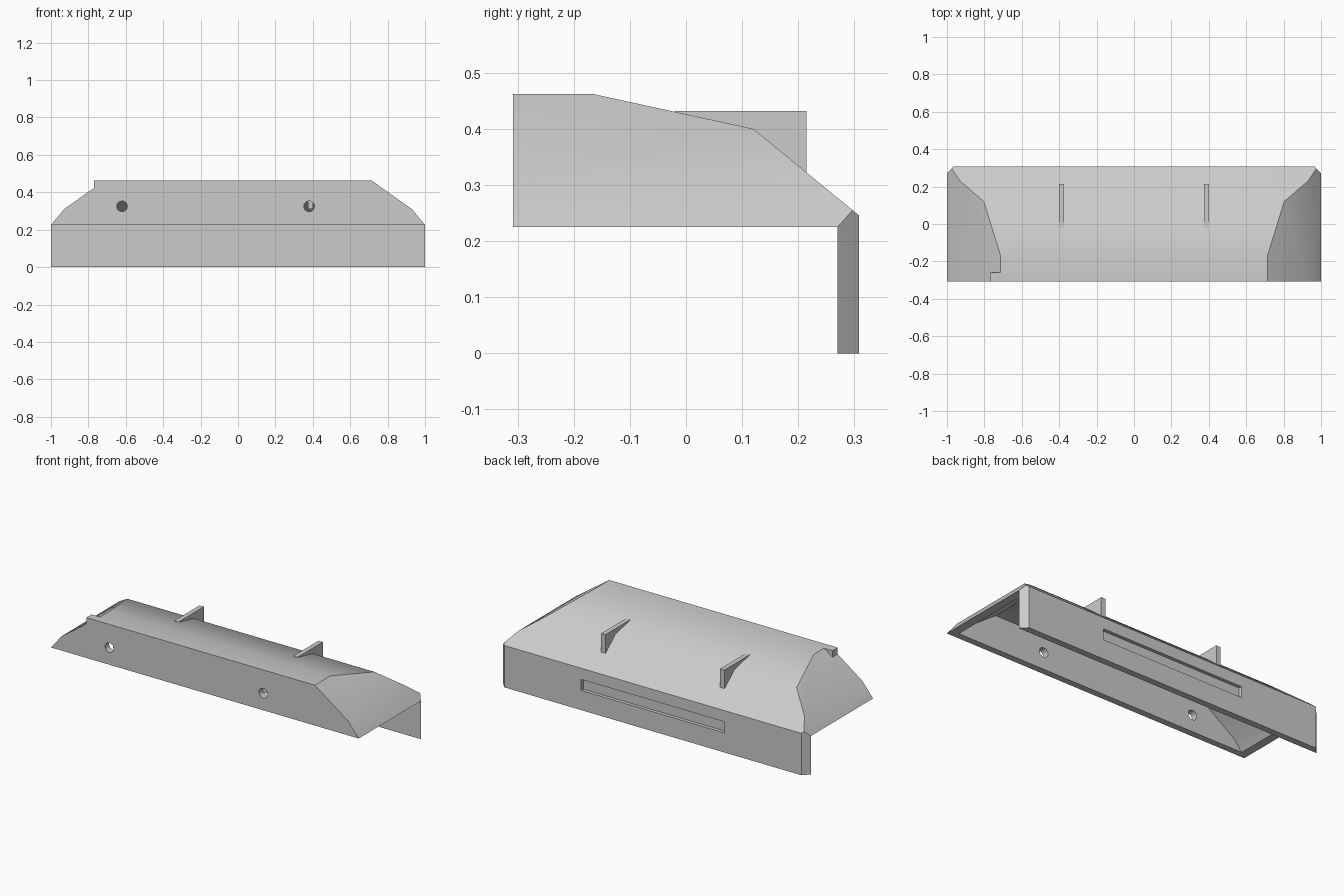
import bpy, bmesh, math
from mathutils import Vector, Matrix

cube = bpy.data.objects.get("Cube")
if cube:
    bpy.data.objects.remove(cube, do_unlink=True)

grey = bpy.data.materials.new("plain grey")
grey.use_nodes = True
color = (0.6, 0.6, 0.6, 1)
grey.diffuse_color = color
grey.node_tree.nodes["Principled BSDF"].inputs["Base Color"].default_value = color

WALL = 0.038
HALF_DEPTH = 0.308
SKIRT_TOP = 0.225
HEIGHT = 0.462


def make_object(name, bm):
    bmesh.ops.recalc_face_normals(bm, faces=bm.faces[:])
    mesh = bpy.data.meshes.new(name)
    bm.to_mesh(mesh)
    bm.free()
    mesh.materials.append(grey)
    obj = bpy.data.objects.new(name, mesh)
    bpy.context.collection.objects.link(obj)
    return obj


def box_bmesh(low, high):
    bm = bmesh.new()
    low, high = Vector(low), Vector(high)
    size = high - low
    bmesh.ops.create_cube(bm, size=1, matrix=Matrix.Translation((low + high) / 2)
                          @ Matrix.Diagonal((*size, 1)))
    return bm


def box(name, low, high):
    return make_object(name, box_bmesh(low, high))


def housing_solid(name, inset, floor):
    """Sloped block, optionally shrunk by the wall thickness."""
    bm = box_bmesh((-1 + inset, -HALF_DEPTH + inset, floor),
                   (1 - inset, HALF_DEPTH - inset, HEIGHT - inset))
    # Two roof slopes toward the back
    cuts = [((0, 0.12, 0.40), (0, 0.062, 0.285)),
            ((0, 0.12, 0.40), (0, 0.145, 0.177))]
    # Two end slopes and a corner chamfer on each side
    for s in (-1, 1):
        cuts += [((s * 0.93, 0, 0.31), (s * 0.152, 0, 0.215)),
                 ((s, 0, SKIRT_TOP), (s * 0.085, 0, 0.07)),
                 ((s, 0.27, 0), (s * 0.038, 0.035, 0))]
    for point, normal in cuts:
        normal = Vector(normal).normalized()
        result = bmesh.ops.bisect_plane(
            bm, geom=bm.verts[:] + bm.edges[:] + bm.faces[:], dist=1e-6,
            plane_co=Vector(point) - normal * inset, plane_no=normal, clear_outer=True)
        edges = [e for e in result["geom_cut"] if isinstance(e, bmesh.types.BMEdge)]
        bmesh.ops.holes_fill(bm, edges=edges)
    return make_object(name, bm)


def carve(obj, cutter):
    mod = obj.modifiers.new("carve", "BOOLEAN")
    mod.operation = "DIFFERENCE"
    mod.solver = "EXACT"
    mod.object = cutter
    bpy.context.view_layer.objects.active = obj
    bpy.ops.object.modifier_apply(modifier=mod.name)
    bpy.data.objects.remove(cutter, do_unlink=True)


# Hollow housing with its long back skirt
housing = housing_solid("housing", 0, 0)
inner_back = HALF_DEPTH - WALL
carve(housing, box("underside_cutter", (-1.2, -0.5, -0.2), (1.2, inner_back, SKIRT_TOP)))
carve(housing, housing_solid("cavity_cutter", WALL, 0.1))

# Shallow slot in the back skirt
carve(housing, box("slot_cutter", (-0.465, HALF_DEPTH - 0.02, 0.115), (0.465, 0.4, 0.18)))

# Round holes through the front wall
for x in (-0.62, 0.38):
    bm = bmesh.new()
    place = Matrix.Translation((x, -HALF_DEPTH, 0.325)) @ Matrix.Rotation(math.pi / 2, 4, "X")
    bmesh.ops.create_cone(bm, cap_ends=True, segments=32, radius1=0.028, radius2=0.028,
                          depth=0.15, matrix=place)
    carve(housing, make_object("hole_cutter", bm))

bpy.ops.object.select_all(action="DESELECT")
housing.select_set(True)
bpy.context.view_layer.objects.active = housing
bpy.ops.object.shade_smooth_by_angle(angle=math.radians(30))

# Upright ribs passing through the roof
for side, x in (("right", -0.387), ("left", 0.387)):
    box(side + "_rib", (x - 0.014, -0.02, 0.31), (x + 0.014, 0.215, 0.432))

# Small tab on the front top corner
box("corner_tab", (-0.77, -HALF_DEPTH, 0.424), (-0.715, -0.26, HEIGHT))
